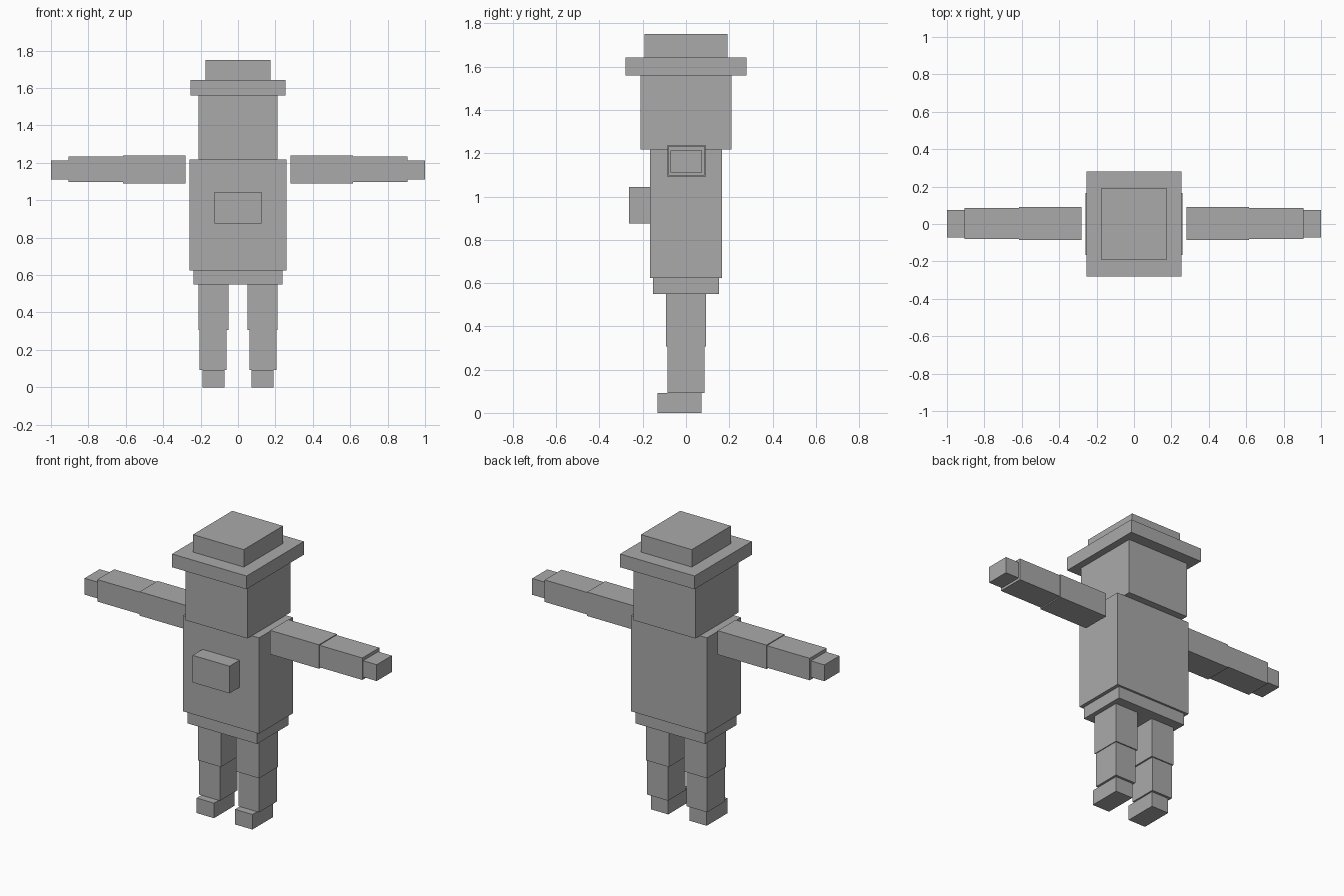
import bpy
import bmesh
from mathutils import Vector

cube = bpy.data.objects.get("Cube")
if cube:
    bpy.data.objects.remove(cube, do_unlink=True)

# One plain grey for the whole figure
GREY = (0.4, 0.4, 0.4, 1)
grey = bpy.data.materials.new("plain grey")
grey.use_nodes = True
grey.diffuse_color = GREY
grey.node_tree.nodes["Principled BSDF"].inputs["Base Color"].default_value = GREY


def box(name, xs, ys, zs):
    """Flat-shaded block spanning the given ranges."""
    low, high = (Vector(corner) for corner in zip(xs, ys, zs))
    bm = bmesh.new()
    bmesh.ops.create_cube(bm, size=1)
    bmesh.ops.scale(bm, vec=high - low, verts=bm.verts)
    mesh = bpy.data.meshes.new(name)
    bm.to_mesh(mesh)
    bm.free()
    mesh.materials.append(grey)
    obj = bpy.data.objects.new(name, mesh)
    obj.location = (low + high) / 2
    bpy.context.collection.objects.link(obj)
    return obj


def centred(name, half_x, half_y, zs):
    return box(name, (-half_x, half_x), (-half_y, half_y), zs)


def pair(name, xs, ys, zs):
    """Matching left (+x) and right (-x) blocks."""
    box("left_" + name, xs, ys, zs)
    box("right_" + name, (-xs[1], -xs[0]), ys, zs)


# Hat and head
centred("hat_crown", 0.174, 0.192, (1.642, 1.75))
centred("hat_brim", 0.255, 0.28, (1.56, 1.642))
centred("head", 0.211, 0.21, (1.217, 1.56))

# Body
centred("torso", 0.26, 0.166, (0.624, 1.217))
centred("pelvis", 0.238, 0.153, (0.55, 0.624))
box("chest_pack", (-0.126, 0.126), (-0.263, -0.166), (0.875, 1.043))

# Arms
pair("upper_arm", (0.28, 0.614), (-0.085, 0.09), (1.09, 1.238))
pair("forearm", (0.614, 0.907), (-0.08, 0.086), (1.097, 1.233))
pair("hand", (0.907, 1.0), (-0.072, 0.075), (1.112, 1.213))

# Legs
pair("thigh", (0.052, 0.21), (-0.093, 0.093), (0.307, 0.55))
pair("shin", (0.062, 0.205), (-0.086, 0.086), (0.093, 0.307))
pair("foot", (0.072, 0.191), (-0.132, 0.071), (0, 0.093))
